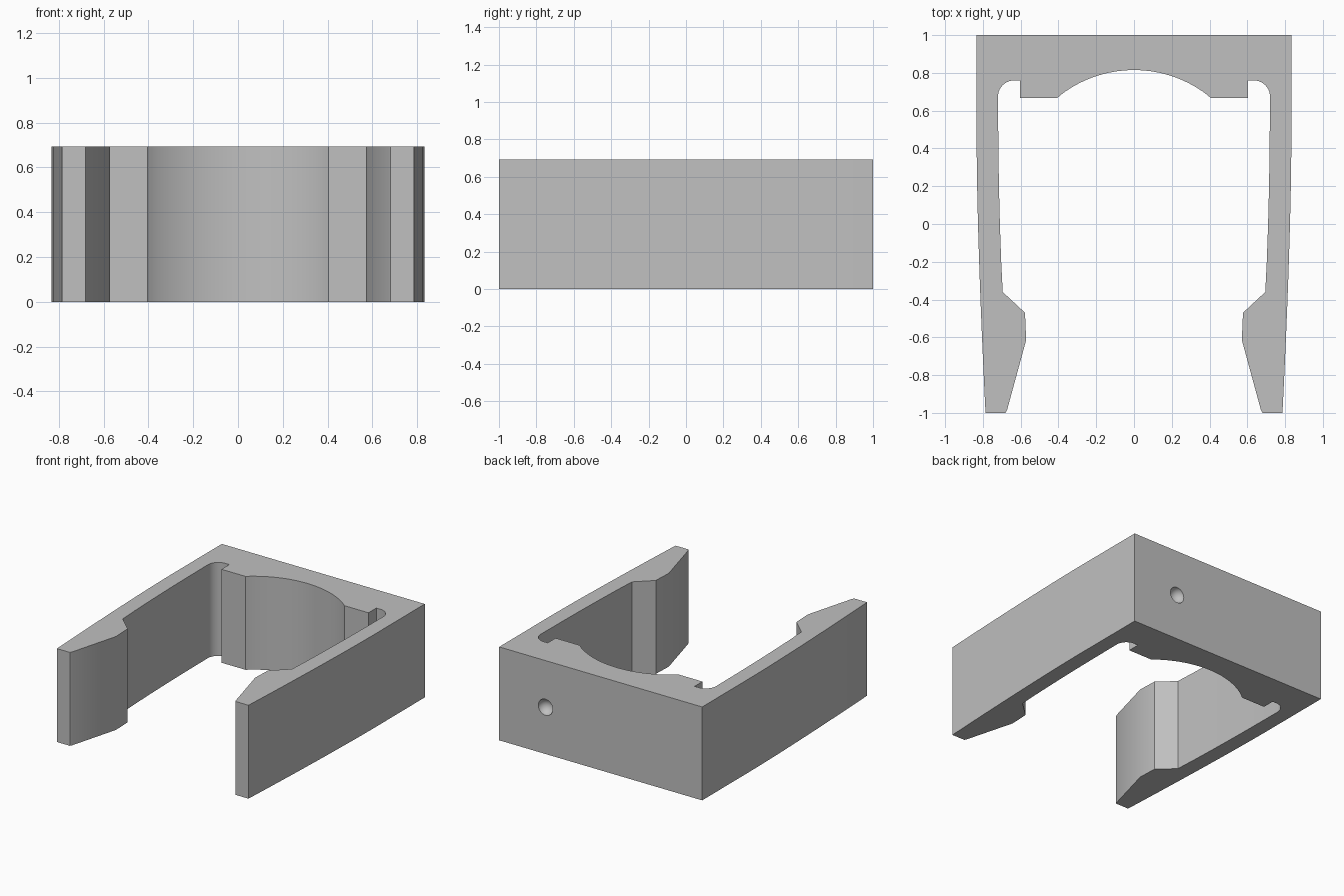
import bpy, bmesh, math
from mathutils import Matrix

cube = bpy.data.objects.get("Cube")
if cube:
    bpy.data.objects.remove(cube, do_unlink=True)

HEIGHT = 0.693


def arc(cx, cy, r, start, end, steps):
    angles = [math.radians(start + (end - start) * i / steps) for i in range(steps + 1)]
    return [(cx + r * math.cos(a), cy + r * math.sin(a)) for a in angles]


grey = bpy.data.materials.new("plain grey")
grey.use_nodes = True
colour = (0.53, 0.53, 0.53, 1)
grey.diffuse_color = colour
grey.node_tree.nodes["Principled BSDF"].inputs["Base Color"].default_value = colour


def add_object(name, bm):
    mesh = bpy.data.meshes.new(name)
    bmesh.ops.recalc_face_normals(bm, faces=bm.faces)
    bm.to_mesh(mesh)
    bm.free()
    mesh.materials.append(grey)
    obj = bpy.data.objects.new(name, mesh)
    bpy.context.collection.objects.link(obj)
    return obj


# Right half of the clip outline: cradle arc, relief notch, arm, hook, outer wall
cradle_r = 0.638
spread = math.degrees(math.asin(0.405 / cradle_r))
half = arc(0, 0.815 - cradle_r, cradle_r, 90, 90 - spread, 16)
half += [(0.405, 0.668), (0.603, 0.668), (0.603, 0.76)]
half += arc(0.635, 0.675, 0.085, 90, 0, 10)
half += [(0.718, 0.4), (0.715, 0.2), (0.71, 0), (0.703, -0.2), (0.695, -0.36)]
half += [(0.577, -0.47), (0.571, -0.614), (0.672, -0.985), (0.68, -1)]
half += [(0.833 - 0.047 * (1 - i / 10) ** 1.5, -1 + 0.14 * i) for i in range(11)]
half += [(0.833, 1)]
del half[16]  # the arc end coincides with the pad corner
outline = half + [(-x, y) for x, y in reversed(half[1:])]

# Clip body
bm = bmesh.new()
base = bm.faces.new([bm.verts.new((x, y, 0)) for x, y in outline])
top = bmesh.ops.extrude_face_region(bm, geom=[base])["geom"]
bmesh.ops.translate(bm, verts=[v for v in top if isinstance(v, bmesh.types.BMVert)],
                    vec=(0, 0, HEIGHT))
clip = add_object("clip_body", bm)

# Round dimple in the back wall
bm = bmesh.new()
bmesh.ops.create_uvsphere(bm, u_segments=32, v_segments=16, radius=0.06,
                          matrix=Matrix.Translation((0.453, 1.005, HEIGHT / 2))
                          @ Matrix.Rotation(math.pi / 2, 4, "X"))
cutter = add_object("dimple_cutter", bm)
cutter.hide_render = True

cut = clip.modifiers.new("dimple", "BOOLEAN")
cut.operation = "DIFFERENCE"
cut.solver = "EXACT"
cut.object = cutter
bpy.ops.object.select_all(action="DESELECT")
clip.select_set(True)
bpy.context.view_layer.objects.active = clip
bpy.ops.object.modifier_apply(modifier=cut.name)
bpy.data.objects.remove(cutter, do_unlink=True)
bpy.ops.object.shade_smooth_by_angle(angle=math.radians(25))
